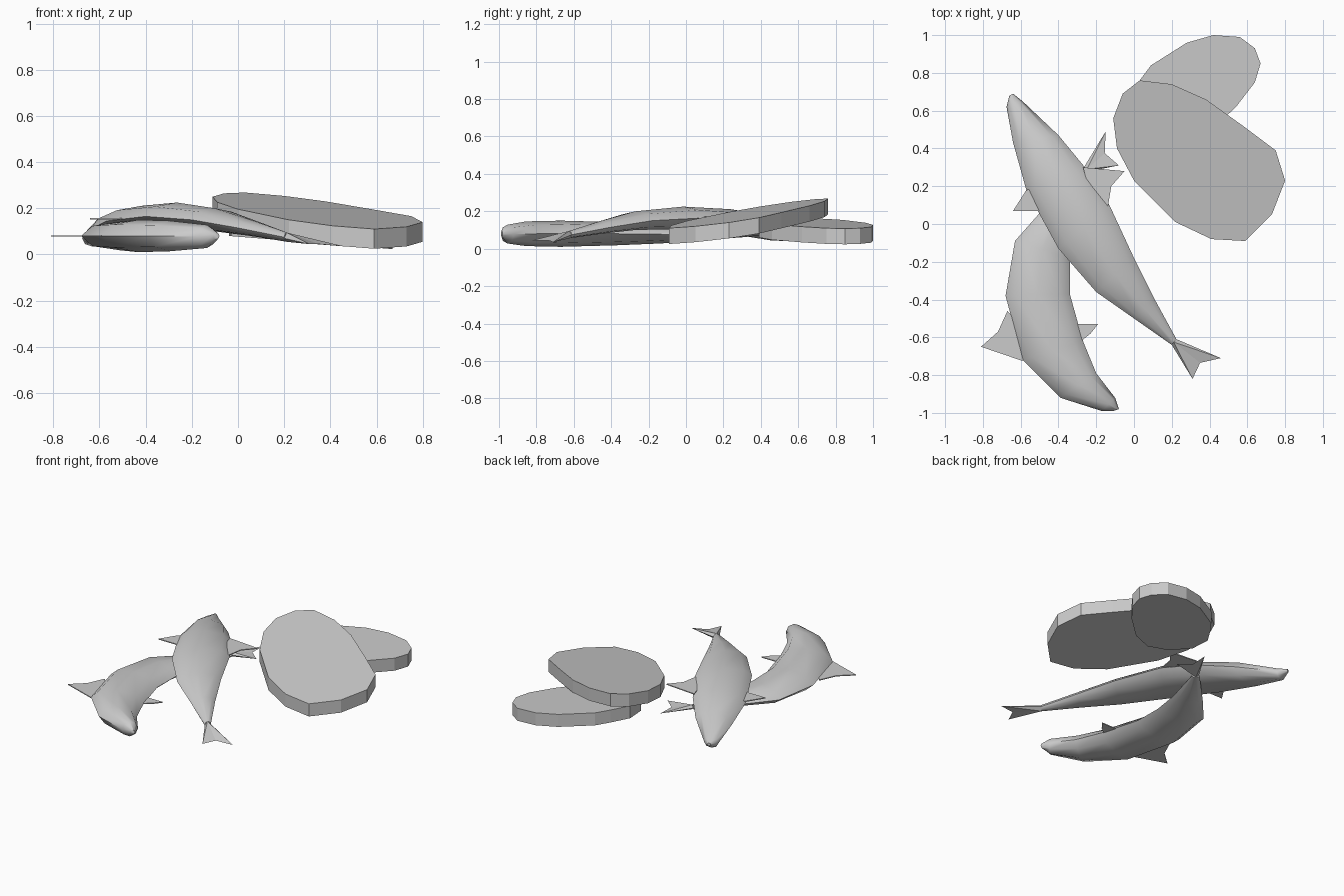
import bpy, bmesh, math
from mathutils import Vector

if "Cube" in bpy.data.objects:
    bpy.data.objects.remove(bpy.data.objects["Cube"])

GREY = (0.6, 0.6, 0.6, 1)
mat = bpy.data.materials.new("plain grey")
mat.use_nodes = True
mat.diffuse_color = GREY
mat.node_tree.nodes["Principled BSDF"].inputs["Base Color"].default_value = GREY


def finish(bm, name, smooth=None):
    bmesh.ops.recalc_face_normals(bm, faces=bm.faces)
    mesh = bpy.data.meshes.new(name)
    bm.to_mesh(mesh)
    bm.free()
    mesh.materials.append(mat)
    obj = bpy.data.objects.new(name, mesh)
    bpy.context.collection.objects.link(obj)
    if smooth:
        bpy.ops.object.select_all(action='DESELECT')
        obj.select_set(True)
        bpy.context.view_layer.objects.active = obj
        bpy.ops.object.shade_smooth_by_angle(angle=math.radians(smooth))
    return obj


def slab(name, outline, height, thick):
    """Oval slab whose top follows the tilted plane given by height(x, y)."""
    bm = bmesh.new()
    top = [bm.verts.new((x, y, height(x, y))) for x, y in outline]
    low = [bm.verts.new((x, y, height(x, y) - thick)) for x, y in outline]
    bm.faces.new(top)
    bm.faces.new(low)
    for i in range(len(top)):
        j = (i + 1) % len(top)
        bm.faces.new((top[i], top[j], low[j], low[i]))
    return finish(bm, name)


def body(name, stations, sides=8):
    """Loft of oval rings: left edge, right edge, centre height, half thickness."""
    bm = bmesh.new()
    rings = []
    for lx, ly, rx, ry, z, h in stations:
        mid = Vector(((lx + rx) / 2, (ly + ry) / 2, z))
        half = Vector(((rx - lx) / 2, (ry - ly) / 2, 0))
        ring = []
        for k in range(sides):
            a = math.tau * k / sides
            ring.append(bm.verts.new(mid + half * math.cos(a) + Vector((0, 0, h * math.sin(a)))))
        rings.append(ring)
    for a, b in zip(rings, rings[1:]):
        for k in range(sides):
            n = (k + 1) % sides
            bm.faces.new((a[k], a[n], b[n], b[k]))
    bm.faces.new(rings[0])
    bm.faces.new(rings[-1])
    return finish(bm, name, 50)


def fin(name, points, z, thick=0.006):
    """Thin flat plate."""
    return slab(name, points, lambda x, y: z + thick / 2, thick)


def tail(name, root, notch, lobes, half):
    """Forked tail: two wedges thick at the root and sharp at the tips."""
    bm = bmesh.new()
    up = Vector((0, 0, half))
    root, notch = Vector(root), Vector(notch)
    hi, lo = bm.verts.new(root + up), bm.verts.new(root - up)
    gap = bm.verts.new(notch)
    for edge, tip in lobes:
        e, t = bm.verts.new(edge), bm.verts.new(tip)
        for p in (hi, lo):
            bm.faces.new((p, e, t))
            bm.faces.new((p, t, gap))
    return finish(bm, name)


# Slabs
slab("upper_slab", [
    (-.11, .56), (-.06, .69), (.03, .76), (.2, .74), (.38, .66), (.59, .51), (.75, .39),
    (.8, .23), (.73, .05), (.59, -.09), (.41, -.08), (.22, .01), (0, .23), (-.09, .4)],
    lambda x, y: .164 - .07 * x + .14 * y, .085)
slab("lower_slab", [
    (.03, .76), (.09, .84), (.28, .96), (.42, 1), (.56, .99), (.64, .93), (.67, .85),
    (.64, .75), (.54, .62), (.37, .46), (.22, .39), (.08, .42), (-.03, .52), (-.04, .65)],
    lambda x, y: .161 - .08 * x, .084)

# Straight fish resting across the other one
body("upper_fish_body", [
    (-.66, .68, -.64, .69, .08, .01),
    (-.675, .62, -.59, .65, .07, .035),
    (-.64, .43, -.4, .47, .11, .065),
    (-.57, .18, -.26, .3, .145, .066),
    (-.4, -.13, -.13, .1, .165, .06),
    (-.2, -.36, 0, -.18, .15, .05),
    (.0, -.5, .11, -.4, .115, .035),
    (.2, -.64, .225, -.61, .075, .02)])
tail("upper_fish_tail", (.21, -.625, .075), (.35, -.735, .045),
     [((.2, -.64, .07), (.31, -.82, .045)), ((.225, -.61, .075), (.46, -.71, .035))], .02)
fin("upper_fish_back_fin", [(-.27, .3), (-.05, .28), (-.12, .2), (-.14, .08), (-.22, .12)], .17)
fin("upper_fish_belly_fin", [(-.57, .18), (-.64, .07), (-.52, .07), (-.44, .06), (-.46, .2)], .155)

# Curved fish lying underneath
body("lower_fish_body", [
    (-.11, -.99, -.08, -.98, .08, .015),
    (-.17, -.99, -.1, -.92, .078, .05),
    (-.39, -.92, -.2, -.79, .08, .066),
    (-.59, -.72, -.27, -.62, .08, .07),
    (-.68, -.38, -.34, -.37, .08, .062),
    (-.63, -.09, -.34, -.18, .078, .05),
    (-.48, .08, -.31, .0, .075, .033),
    (-.27, .3, -.235, .27, .075, .015)])
tail("lower_fish_tail", (-.25, .29, .075), (-.155, .375, .08),
     [((-.265, .3, .075), (-.15, .49, .08)), ((-.235, .28, .075), (-.08, .31, .08))], .015)
fin("lower_fish_back_fin", [(-.67, -.46), (-.72, -.57), (-.81, -.65), (-.59, -.725), (-.55, -.6)], .08)
fin("lower_fish_belly_fin", [(-.28, -.62), (-.23, -.58), (-.19, -.53), (-.3, -.53), (-.36, -.57)], .08)
